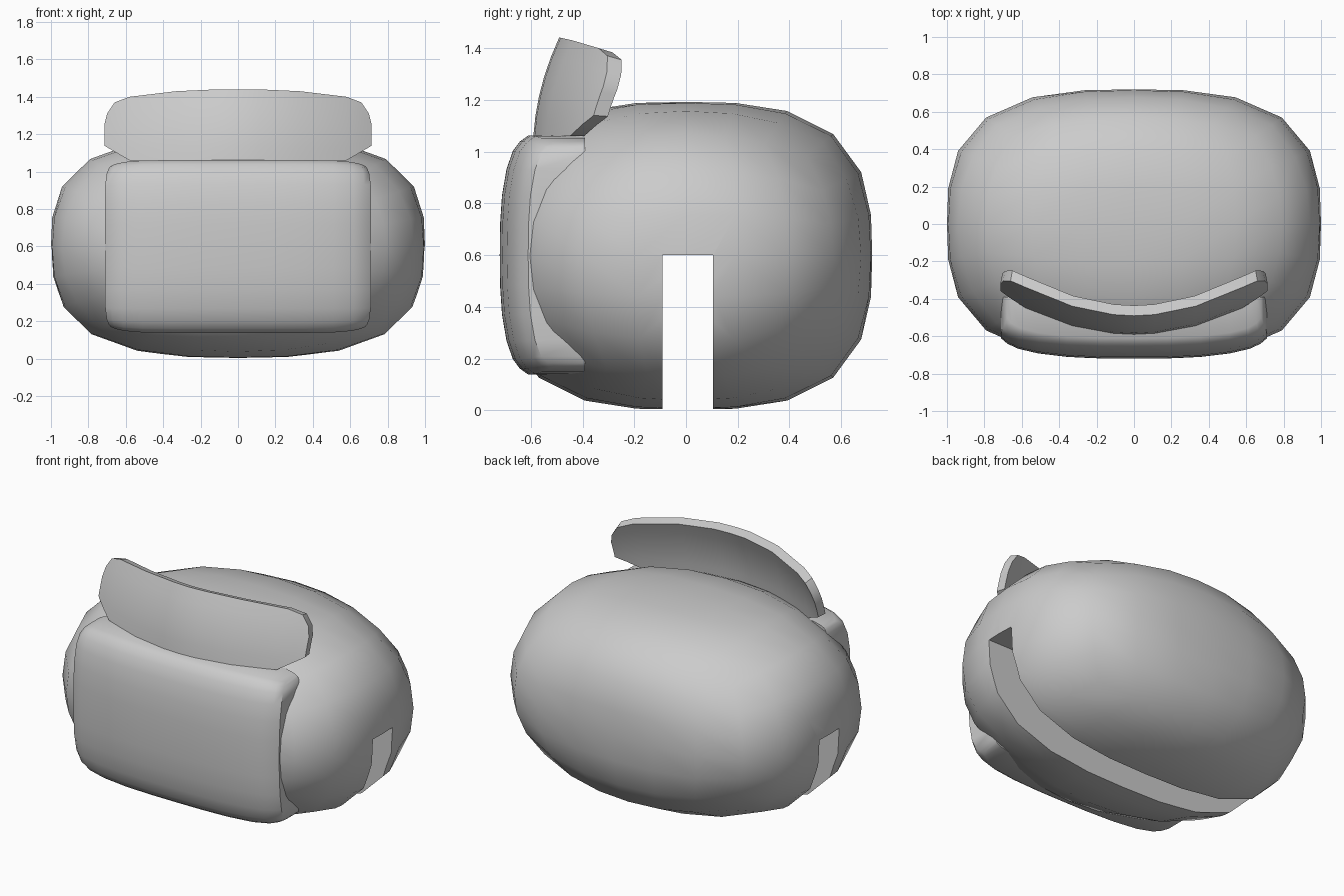
import bpy, bmesh
from math import tan, pi, copysign
from mathutils import Vector

if "Cube" in bpy.data.objects:
    bpy.data.objects.remove(bpy.data.objects["Cube"])


def add_object(name, bm):
    bmesh.ops.recalc_face_normals(bm, faces=bm.faces)
    mesh = bpy.data.meshes.new(name)
    bm.to_mesh(mesh)
    bm.free()
    ob = bpy.data.objects.new(name, mesh)
    bpy.context.collection.objects.link(ob)
    return ob


def smooth(ob, angle=40):
    bpy.ops.object.select_all(action='DESELECT')
    ob.select_set(True)
    bpy.context.view_layer.objects.active = ob
    bpy.ops.object.shade_smooth_by_angle(angle=angle * pi / 180)


def thick_sheet(name, grid, back):
    """Closed shell: a grid of front points, plus a rear copy made by back()."""
    bm = bmesh.new()
    rows = [[bm.verts.new(p) for p in r] for r in grid]
    for a, b in zip(rows, rows[1:]):
        for i in range(len(a) - 1):
            bm.faces.new((a[i], a[i + 1], b[i + 1], b[i]))
    ext = bmesh.ops.extrude_face_region(bm, geom=bm.faces[:], use_keep_orig=True)
    for v in ext["geom"]:
        if isinstance(v, bmesh.types.BMVert):
            v.co = back(v.co)
    ob = add_object(name, bm)
    smooth(ob)
    return ob


# Body: cube grid inflated to a rounded superellipsoid
P = 2.95
HALF = Vector((1.0, 0.72, 0.595))
bm = bmesh.new()
bmesh.ops.create_cube(bm, size=2)
bmesh.ops.subdivide_edges(bm, edges=bm.edges[:], cuts=5, use_grid_fill=True)
for v in bm.verts:
    d = Vector([tan(c * pi / 4) for c in v.co])
    n = sum(abs(c) ** P for c in d)
    n += 3 * (d.x * d.y * d.z) ** 2 / d.length ** (6 - P)
    d *= n ** (-1 / P)
    v.co = (d.x * HALF.x, d.y * HALF.y, d.z * HALF.z + 0.597)
body = add_object("body", bm)

# Slot through the underside, side to side
bm = bmesh.new()
bmesh.ops.create_cube(bm, size=1)
for v in bm.verts:
    v.co = (v.co.x * 3, 0.007 + v.co.y * 0.195, 0.25 + v.co.z * 0.7)
cutter = add_object("slot_cutter", bm)
cutter.hide_render = True
mod = body.modifiers.new("slot", 'BOOLEAN')
mod.operation = 'DIFFERENCE'
mod.solver = 'EXACT'
mod.object = cutter
bpy.context.view_layer.objects.active = body
bpy.ops.object.modifier_apply(modifier=mod.name)
bpy.data.objects.remove(cutter)
smooth(body)

# Front pocket: bulging rounded rectangle
steps = [0, 0.25, 0.5, 0.72, 0.87, 0.95, 1]
steps = [-s for s in steps[:0:-1]] + steps


def pocket_point(s, t):
    pull = 0.032 * (s * t) ** 8
    x = 0.712 * s - copysign(pull, s)
    z = 0.6 + 0.462 * t - copysign(pull, t)
    y = -0.72 + 0.075 * abs(s) ** 3 + 0.035 * s ** 16 + 0.07 * abs(t) ** 3 + 0.04 * t ** 16
    return (x, y, z)


thick_sheet("front_pocket", [[pocket_point(s, t) for s in steps] for t in steps],
            lambda p: Vector((p.x, -0.39, p.z)))

# Raised flap: half outline as (x, bottom z, top z), mirrored
half = [(0, 1.06, 1.44), (0.11, 1.06, 1.44), (0.33, 1.06, 1.43), (0.58, 1.06, 1.40),
        (0.66, 1.107, 1.37), (0.70, 1.13, 1.31), (0.715, 1.14, 1.25)]
outline = [(-x, b, t) for x, b, t in half[:0:-1]] + half


def flap_point(x, z):
    h = z - 1.06
    lean = -0.59 + 0.06 * h + 0.53 * h * h
    return (x, lean + (0.42 + 0.25 * h) * x * x, z)


def flap_back(p):
    h = p.z - 1.06
    return Vector((p.x * 0.985, p.y + 0.055, p.z - 0.05 * h))


thick_sheet("flap", [[flap_point(x, b + (t - b) * k / 5) for k in range(6)]
                     for x, b, t in outline], flap_back)
